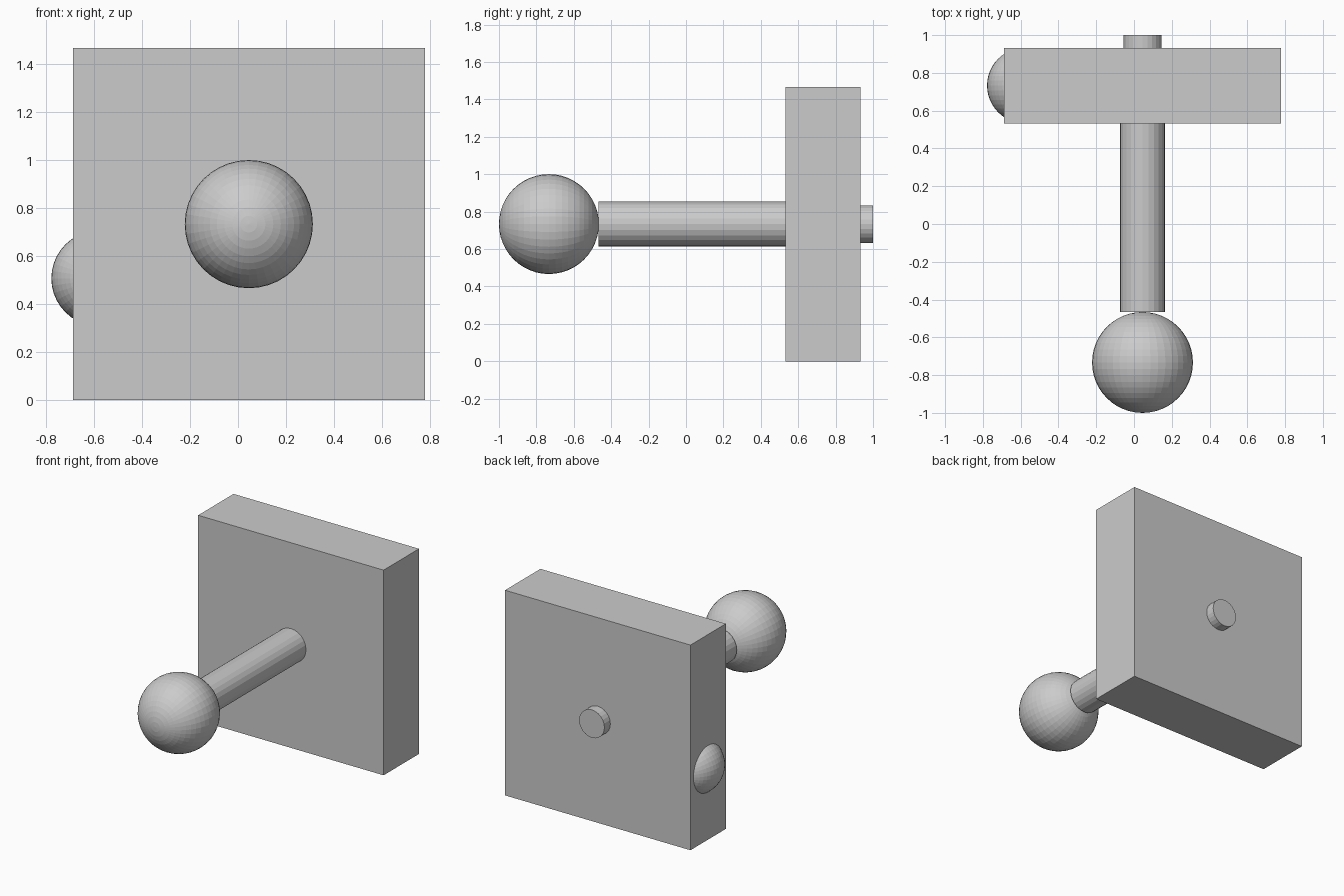
import bpy
from math import pi

if "Cube" in bpy.data.objects:
    bpy.data.objects.remove(bpy.data.objects["Cube"])

CX, CZ = 0.045, 0.733   # shared axis of the knob and rod
PLATE_Y = (0.533, 0.933)


def rod(name, radius, y0, y1, sides=24):
    bpy.ops.mesh.primitive_cylinder_add(
        vertices=sides, radius=radius, depth=y1 - y0,
        location=(CX, (y0 + y1) / 2, CZ), rotation=(pi / 2, 0, 0))
    bpy.context.object.name = name


def ball(name, radius, location):
    bpy.ops.mesh.primitive_uv_sphere_add(
        segments=40, ring_count=24, radius=radius,
        location=location, rotation=(pi / 2, 0, 0))
    bpy.context.object.name = name


# Square slab
bpy.ops.mesh.primitive_cube_add(size=1, location=(CX, sum(PLATE_Y) / 2, CZ))
plate = bpy.context.object
plate.name = "square_plate"
plate.scale = (1.467, PLATE_Y[1] - PLATE_Y[0], 1.467)

# Front knob, its stem, and the short stub behind the plate
ball("front_knob", 0.267, (CX, -0.733, CZ))
rod("knob_stem", 0.12, -0.467, PLATE_Y[0])
rod("rear_stub", 0.1, PLATE_Y[1], 1.0)

# Ball set into the left edge of the plate
ball("edge_ball", 0.2, (-0.578, 0.733, 0.507))
